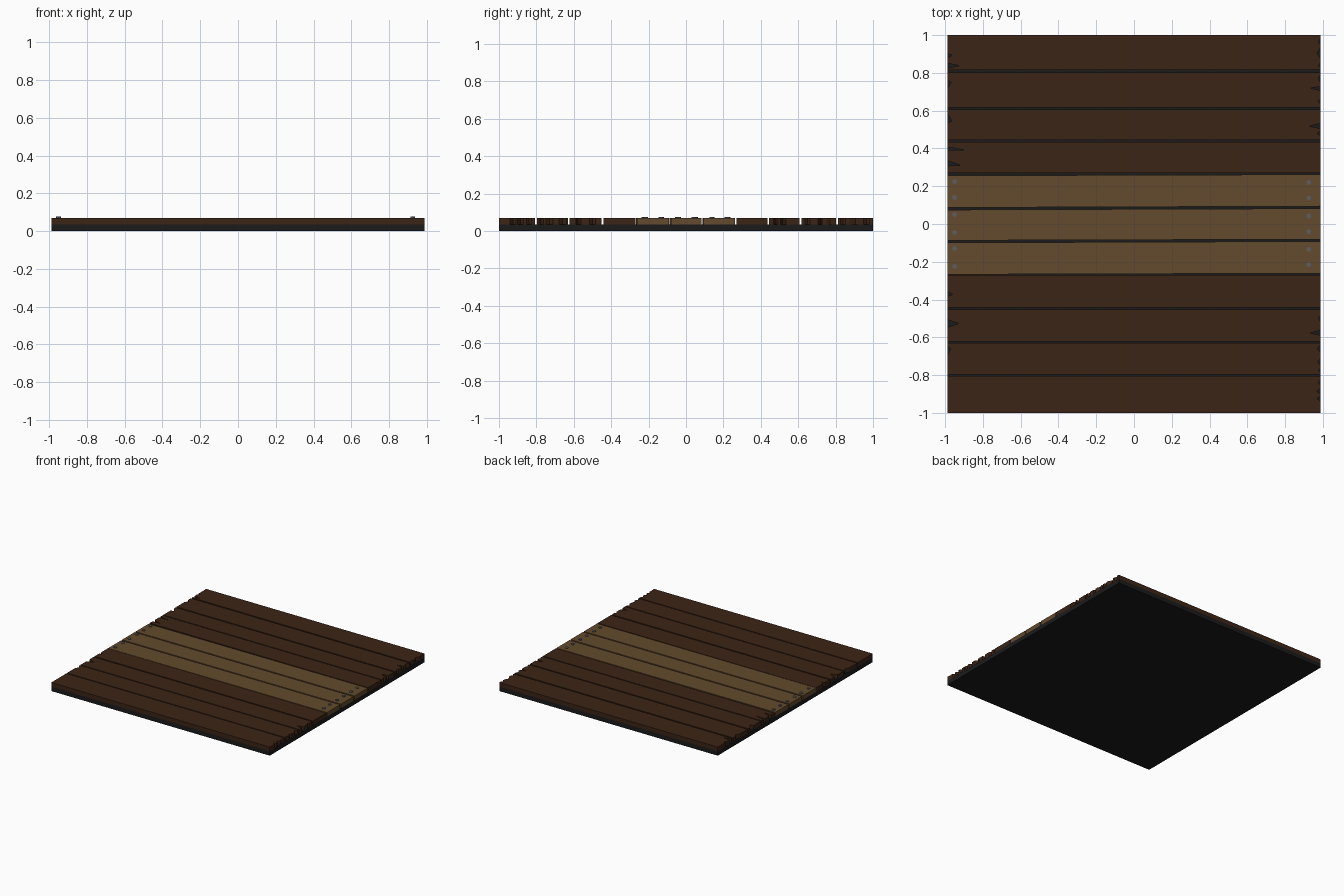
import bpy, bmesh

if "Cube" in bpy.data.objects:
    bpy.data.objects.remove(bpy.data.objects["Cube"])

X = 0.987            # half length along the planks
Z0, Z1 = 0.036, 0.07  # underside and top of the planks


def material(name, rgb):
    m = bpy.data.materials.new(name)
    m.diffuse_color = (*rgb, 1)
    m.use_nodes = True
    m.node_tree.nodes["Principled BSDF"].inputs["Base Color"].default_value = m.diffuse_color
    return m


black = material("black_base", (0.011, 0.011, 0.011))
dark = material("dark_wood", (0.045, 0.018, 0.008))
light = material("light_wood", (0.125, 0.068, 0.026))
steel = material("steel", (0.11, 0.11, 0.12))


def prism(name, outline, z0, z1, mat):
    """Extrude a flat outline from z0 up to z1."""
    bm = bmesh.new()
    face = bm.faces.new([bm.verts.new((x, y, z0)) for x, y in outline])
    ext = bmesh.ops.extrude_face_region(bm, geom=[face])
    for v in ext["geom"]:
        if isinstance(v, bmesh.types.BMVert):
            v.co.z = z1
    bmesh.ops.recalc_face_normals(bm, faces=bm.faces[:])
    me = bpy.data.meshes.new(name)
    bm.to_mesh(me)
    bm.free()
    me.materials.append(mat)
    ob = bpy.data.objects.new(name, me)
    bpy.context.collection.objects.link(ob)
    return ob


def chips(side, notches, lo, hi):
    """Splintered end: triangular notches (y, half width, depth, tip shift)."""
    pts = []
    for y, w, d, s in sorted(notches):
        if lo + w < y < hi - w:
            pts += [(side * X, y - w), (side * (X - d), y + s), (side * X, y + w)]
    return pts


# base slab
prism("base_slab", [(-X, -1), (X, -1), (X, 1), (-X, 1)], 0, Z0, black)

# splinter notches at each end
left = [(0.89, .012, .025, .004), (0.838, .013, .062, .0), (0.74, .025, .018, .01),
        (0.56, .022, .025, -.015), (0.40, .008, .09, -.008), (0.322, .014, .068, -.012),
        (-0.37, .012, .028, -.003), (-0.527, .02, .06, .0), (-0.67, .025, .016, .01)]
right = [(0.965, .015, .012, 0), (0.905, .03, .018, 0), (0.84, .014, .01, 0),
         (0.77, .02, .012, 0), (0.717, .01, .055, .003), (0.65, .014, .012, 0),
         (0.52, .014, .06, -.003), (0.48, .012, .018, 0), (-0.50, .015, .012, 0),
         (-0.575, .014, .055, -.003), (-0.66, .02, .018, 0), (-0.73, .018, .014, 0),
         (-0.775, .012, .012, 0), (-0.84, .014, .012, 0), (-0.885, .015, .02, 0),
         (-0.925, .015, .018, 0)]

# dark planks
for i, (lo, hi) in enumerate([(-1, -.806), (-.797, -.631), (-.622, -.453), (-.442, -.27),
                              (.27, .435), (.444, .606), (.617, .802), (.814, 1)]):
    outline = ([(-X, lo), (X, lo)] + chips(1, right, lo, hi) + [(X, hi), (-X, hi)]
               + chips(-1, left, lo, hi)[::-1])
    prism(f"dark_plank_{i + 1}", outline, Z0, Z1, dark)

# light repair planks, slightly skewed: low left, low right, high right, high left
for i, (a, b, c, d) in enumerate([(-.267, -.261, -.092, -.099),
                                  (-.087, -.081, .082, .075),
                                  (.087, .094, .262, .256)]):
    prism(f"light_plank_{i + 1}", [(-X, a), (X, b), (X, c), (-X, d)], Z0, Z1, light)

# nail heads, two at each end of each light plank
for side, x, ys in [("left", -.95, (.225, .14, .05, -.045, -.13, -.225)),
                    ("right", .925, (.22, .138, .042, -.04, -.134, -.216))]:
    for i, y in enumerate(ys):
        bpy.ops.mesh.primitive_cylinder_add(vertices=8, radius=.013, depth=.012,
                                            location=(x, y, Z1))
        nail = bpy.context.object
        nail.name = f"nail_{side}_{i + 1}"
        nail.data.materials.append(steel)
